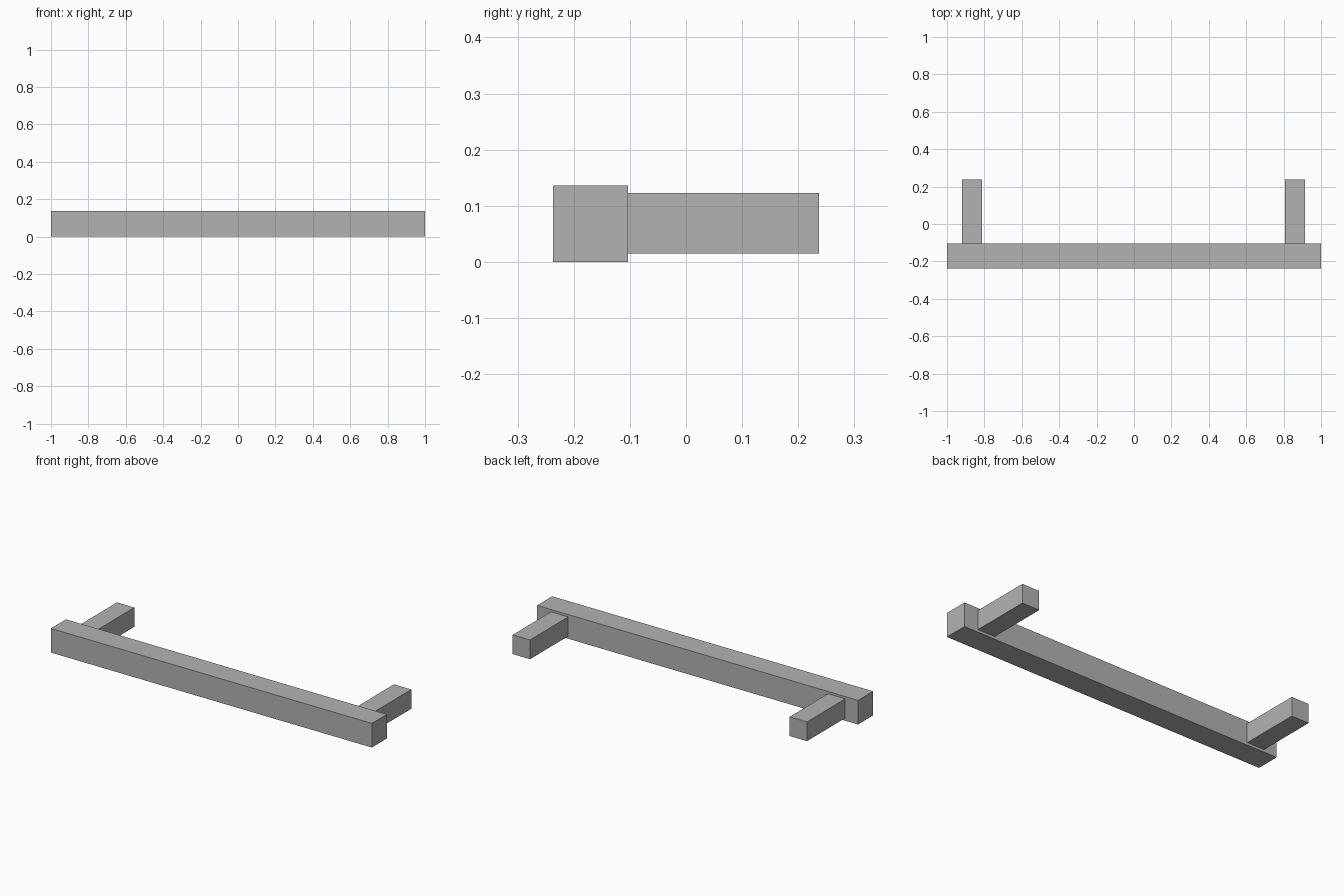
import bpy
import bmesh
from mathutils import Matrix

if "Cube" in bpy.data.objects:
    bpy.data.objects.remove(bpy.data.objects["Cube"])

metal = bpy.data.materials.new("satin grey metal")
metal.diffuse_color = (0.45, 0.45, 0.455, 1.0)
metal.use_nodes = True
metal.node_tree.nodes["Principled BSDF"].inputs["Base Color"].default_value = metal.diffuse_color


def box(name, lo, hi):
    """Axis-aligned box between two corners."""
    size = [h - l for l, h in zip(lo, hi)]
    centre = [(l + h) / 2 for l, h in zip(lo, hi)]
    bm = bmesh.new()
    bmesh.ops.create_cube(bm, size=1.0, matrix=Matrix.Diagonal((*size, 1.0)))
    mesh = bpy.data.meshes.new(name)
    bm.to_mesh(mesh)
    bm.free()
    mesh.materials.append(metal)
    obj = bpy.data.objects.new(name, mesh)
    obj.location = centre
    bpy.context.collection.objects.link(obj)
    return obj


# Long square grip bar at the front
BAR_BACK = -0.103
box("grip_bar", (-1.0, -0.237, 0.0), (1.0, BAR_BACK, 0.136))

# Two square mounting posts behind the bar
for name, x in (("left_post", -0.866), ("right_post", 0.860)):
    box(name, (x - 0.054, BAR_BACK, 0.0145), (x + 0.054, 0.237, 0.123))
